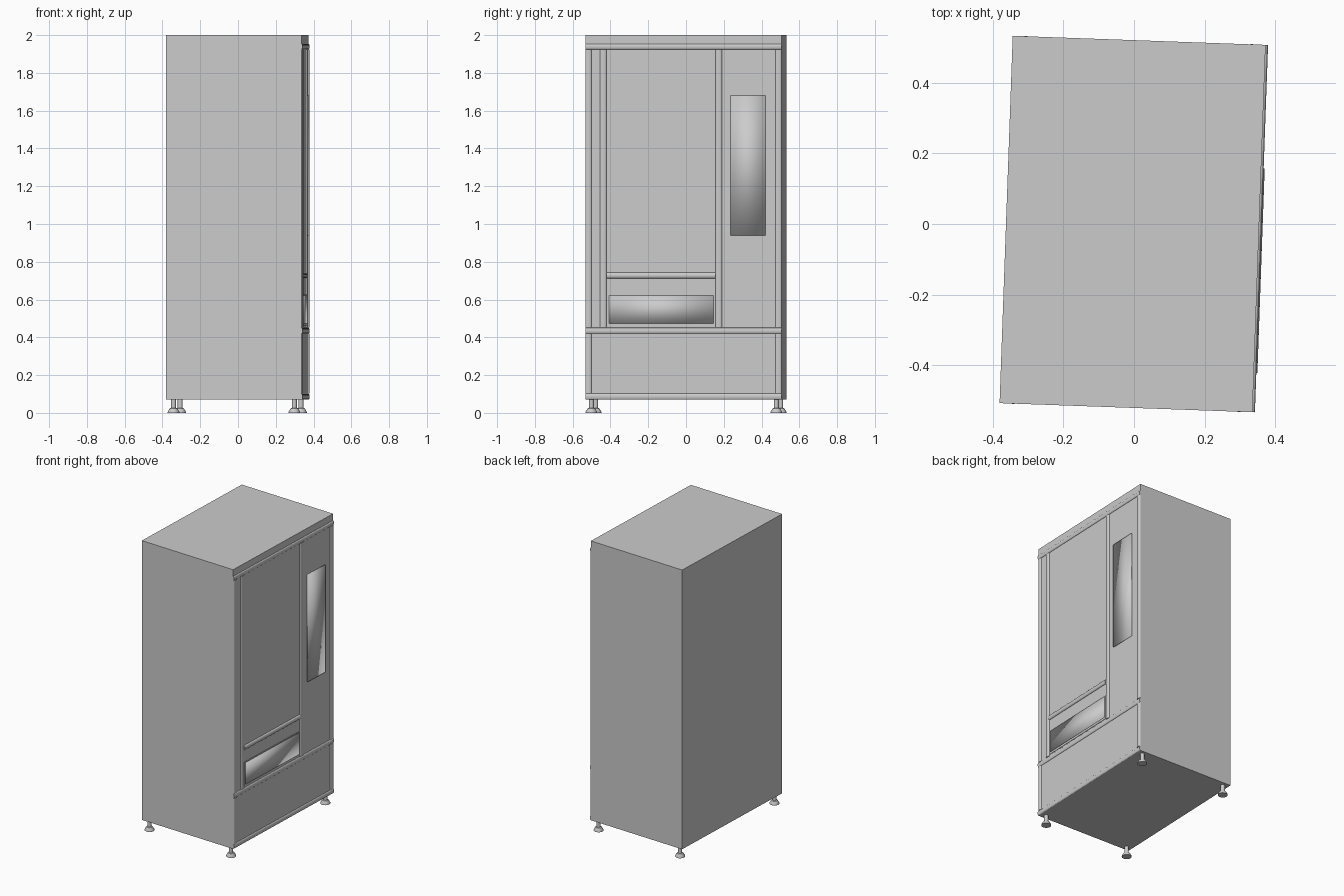
import bpy, bmesh, math
from mathutils import Matrix, Vector

if "Cube" in bpy.data.objects:
    bpy.data.objects.remove(bpy.data.objects["Cube"])

# whole machine is turned slightly; its door side faces +x
TURN = Matrix.Translation((-0.004, 0, 0)) @ Matrix.Rotation(math.radians(-2.05), 4, 'Z')
HX, HY, Z0, Z1 = 0.358, 0.52, 0.07, 2.0


def finish(name, bm, smooth=None):
    bmesh.ops.recalc_face_normals(bm, faces=bm.faces)
    bm.transform(TURN)
    me = bpy.data.meshes.new(name)
    bm.to_mesh(me)
    bm.free()
    ob = bpy.data.objects.new(name, me)
    bpy.context.collection.objects.link(ob)
    if smooth:
        bpy.ops.object.select_all(action='DESELECT')
        ob.select_set(True)
        bpy.context.view_layer.objects.active = ob
        bpy.ops.object.shade_smooth_by_angle(angle=math.radians(smooth))
    return ob


def box(name, lo, hi, smooth=None):
    lo, hi = Vector(lo), Vector(hi)
    bm = bmesh.new()
    bmesh.ops.create_cube(bm, size=1)
    bm.transform(Matrix.Translation((lo + hi) / 2) @ Matrix.Diagonal((*(hi - lo), 1)))
    return finish(name, bm, smooth)


def trim(name, y0, y1, z0, z1, depth=0.007):
    """Half-round moulding on the door, running along its longer side."""
    upright = (z1 - z0) > (y1 - y0)
    a, b = (y0, y1) if upright else (z0, z1)
    s, e = (z0, z1) if upright else (y0, y1)
    mid, half = (a + b) / 2, (b - a) / 2
    pts = [(HX - 0.004, b)]
    pts += [(HX + depth * math.sin(math.pi * i / 12), mid + half * math.cos(math.pi * i / 12))
            for i in range(13)]
    pts += [(HX - 0.004, a)]
    bm = bmesh.new()
    vs = [bm.verts.new((x, t, s) if upright else (x, s, t)) for x, t in pts]
    face = bm.faces.new(vs)
    new = bmesh.ops.extrude_face_region(bm, geom=[face])['geom']
    move = Vector((0, 0, e - s)) if upright else Vector((0, e - s, 0))
    bmesh.ops.translate(bm, vec=move, verts=[g for g in new if isinstance(g, bmesh.types.BMVert)])
    return finish(name, bm, 50)


def foot(name, x, y):
    profile = [(0, 0), (0.031, 0), (0.031, 0.005), (0.020, 0.024), (0.013, 0.026), (0.013, 0.072), (0, 0.072)]
    bm = bmesh.new()
    vs = [bm.verts.new((r, 0, z)) for r, z in profile]
    es = [bm.edges.new(p) for p in zip(vs, vs[1:])]
    bmesh.ops.spin(bm, geom=vs + es, cent=(0, 0, 0), axis=(0, 0, 1), angle=math.tau, steps=20)
    bmesh.ops.remove_doubles(bm, verts=bm.verts, dist=1e-5)
    bm.transform(Matrix.Translation((x, y, 0)))
    return finish(name, bm, 35)


# cabinet
box("cabinet", (-HX, -HY, Z0), (HX, HY, Z1))

# full-width horizontal mouldings
for name, z0, z1 in (("top_trim", 1.924, 1.954), ("middle_trim", 0.419, 0.451), ("bottom_trim", 0.07, 0.102)):
    trim(name, -HY, HY, z0, z1)

# upright mouldings of the upper door and the lower panel
for name, y0, y1 in (("left_edge_trim", -0.52, -0.488), ("window_left_trim", -0.443, -0.409),
                     ("window_right_trim", 0.170, 0.203), ("right_edge_trim", 0.486, 0.52)):
    trim(name, y0, y1, 0.451, 1.924)
trim("lower_left_trim", -0.52, -0.488, 0.102, 0.419)
trim("lower_right_trim", 0.486, 0.52, 0.102, 0.419)

# sill under the display window
trim("window_sill", -0.409, 0.170, 0.712, 0.743, 0.010)

# delivery flap on its backing plate
box("delivery_frame", (HX - 0.004, -0.405, 0.460), (HX + 0.003, 0.167, 0.628))
box("delivery_flap", (HX - 0.004, -0.395, 0.474), (HX + 0.008, 0.159, 0.621), 180)

# control panel
box("control_panel", (HX - 0.004, 0.250, 0.94), (HX + 0.006, 0.433, 1.68), 180)

# levelling feet
for xn, x in (("front", 0.32), ("back", -0.32)):
    for yn, y in (("left", -0.49), ("right", 0.49)):
        foot(f"{xn}_{yn}_foot", x, y)
